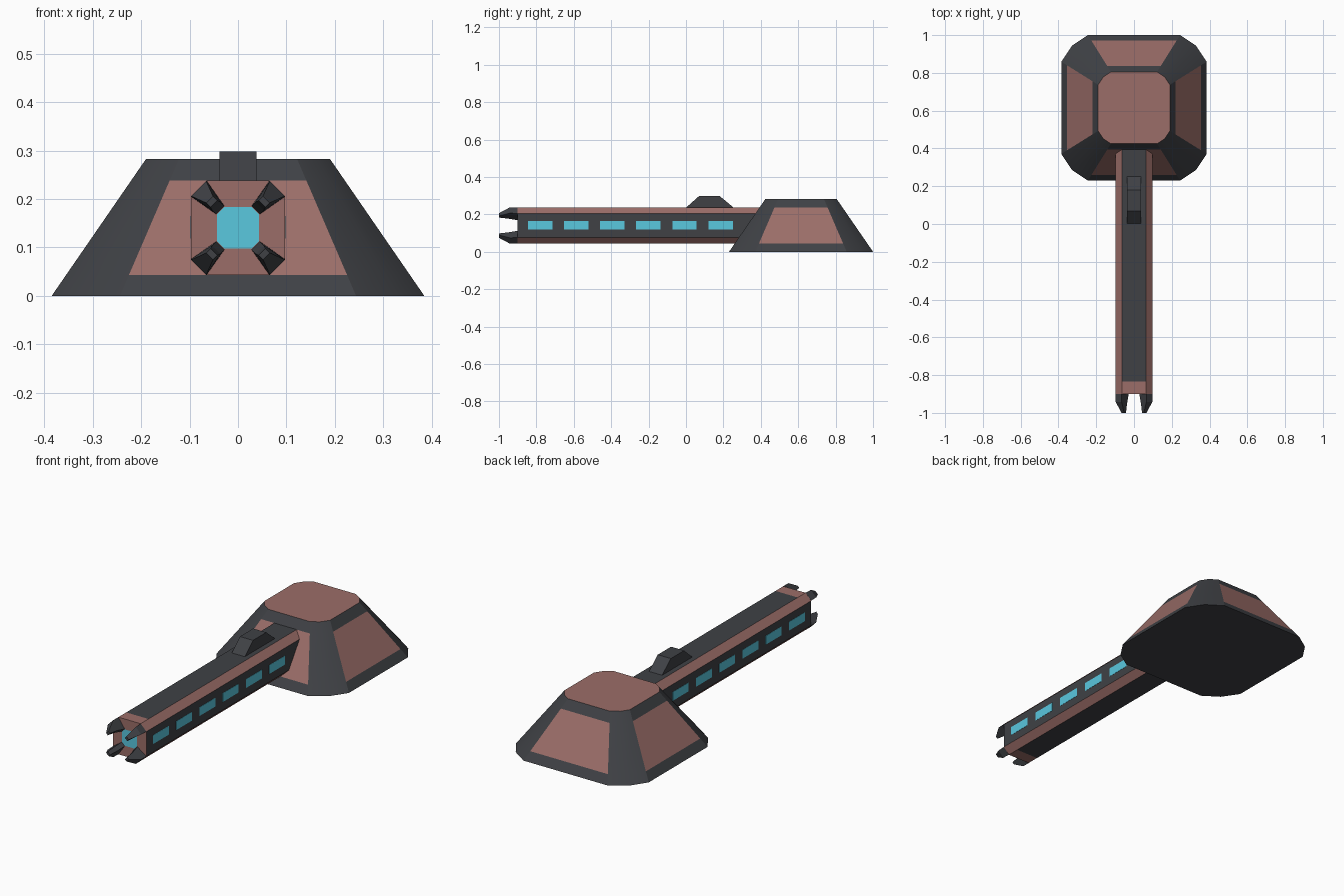
import bpy, bmesh, math

if "Cube" in bpy.data.objects:
    bpy.data.objects.remove(bpy.data.objects["Cube"])


def material(name, rgb):
    m = bpy.data.materials.new(name)
    m.diffuse_color = (*rgb, 1)
    m.use_nodes = True
    m.node_tree.nodes["Principled BSDF"].inputs["Base Color"].default_value = m.diffuse_color
    return m


DARK = material("dark_metal", (0.050, 0.053, 0.060))
RED = material("dull_red", (0.33, 0.155, 0.14))
CYAN = material("cyan_glow", (0.10, 0.58, 0.74))


def loft(name, rings, color, smooth=lambda r, i: False):
    """Skin closed rings; color(row, side) picks a slot, row -1 / 'end' are the caps."""
    bm = bmesh.new()
    vs = [[bm.verts.new(p) for p in ring] for ring in rings]
    n = len(rings[0])
    caps = [(bm.faces.new(vs[0][::-1]), -1), (bm.faces.new(vs[-1]), 'end')]
    for f, key in caps:
        f.material_index = color(key, 0)
        for e in f.edges:
            e.smooth = False
    for r in range(len(rings) - 1):
        for i in range(n):
            j = (i + 1) % n
            f = bm.faces.new((vs[r][i], vs[r][j], vs[r + 1][j], vs[r + 1][i]))
            f.material_index = color(r, i)
            f.smooth = smooth(r, i)
    bmesh.ops.recalc_face_normals(bm, faces=bm.faces)
    me = bpy.data.meshes.new(name)
    bm.to_mesh(me)
    bm.free()
    for m in (DARK, RED, CYAN):
        me.materials.append(m)
    ob = bpy.data.objects.new(name, me)
    bpy.context.collection.objects.link(ob)
    return ob


# Housing: tapered block with rounded corners and a coloured panel on each side
def housing_ring(z):
    t = z / 0.283
    h, a = 0.385 - 0.195 * t, 0.244 - 0.122 * t
    m = a + (h - a) * 0.6
    pts = []
    for k in range(4):
        c, s = round(math.cos(k * math.pi / 2)), round(math.sin(k * math.pi / 2))
        for x, y in ((h, -a), (h, a), (m, m)):
            pts.append((x * c - y * s, 0.615 + x * s + y * c, z))
    return pts


loft("housing", [housing_ring(z) for z in (0, 0.043, 0.238, 0.283)],
     lambda r, i: 1 if r == 'end' or (r == 1 and i % 3 == 0) else 0,
     lambda r, i: i % 3 != 0)

# Barrel: octagonal tube with red chamfers, red front collar and glowing muzzle
ZC = 0.1405


def barrel_ring(y, s=1.0):
    a, b = 0.0975 * s, 0.0645 * s
    return [(x, y, ZC + z) for x, z in ((a, -b), (a, b), (b, a), (-b, a),
                                        (-a, b), (-a, -b), (-b, -a), (b, -a))]


def barrel_color(r, i):
    if r == -1:
        return 2
    if r == 'end':
        return 0
    if r == 0 or i % 2 == 1 or (r == 1 and i in (2, 6)):
        return 1
    return 0


loft("barrel", [barrel_ring(-0.9, 0.44), barrel_ring(-0.9),
                barrel_ring(-0.835), barrel_ring(0.42)], barrel_color)

# Muzzle claws: one tapered prong per chamfered corner
# profile entries: distance from barrel axis, y, half width
CLAW = ((0.115, -0.90, 0.023), (0.115, -0.942, 0.022), (0.083, -1.0, 0.010),
        (0.070, -1.0, 0.010), (0.064, -0.95, 0.012), (0.052, -0.90, 0.012))
for k, corner in enumerate(("upper_right", "upper_left", "lower_left", "lower_right")):
    ang = math.pi / 4 + k * math.pi / 2
    c, s = math.cos(ang), math.sin(ang)
    loft("claw_" + corner,
         [[(d * c - w * side * s, y, ZC + d * s + w * side * c) for d, y, w in CLAW]
          for side in (-1, 1)], lambda r, i: 0)

# Window strips along both barrel sides
for side, label in ((1, "right"), (-1, "left")):
    for k in range(6):
        y = -0.78 + 0.193 * k
        rect = ((y - 0.065, 0.119), (y + 0.065, 0.119), (y + 0.065, 0.165), (y - 0.065, 0.165))
        loft(f"window_{label}_{k + 1}",
             [[(side * x, py, pz) for py, pz in rect] for x in (0.09, 0.0985)],
             lambda r, i: 2)

# Sight block on top of the barrel
SIGHT = ((0.0, 0.236), (0.255, 0.236), (0.18, 0.298), (0.07, 0.298))
loft("sight", [[(x, y, z) for y, z in SIGHT] for x in (-0.038, 0.038)], lambda r, i: 0)
